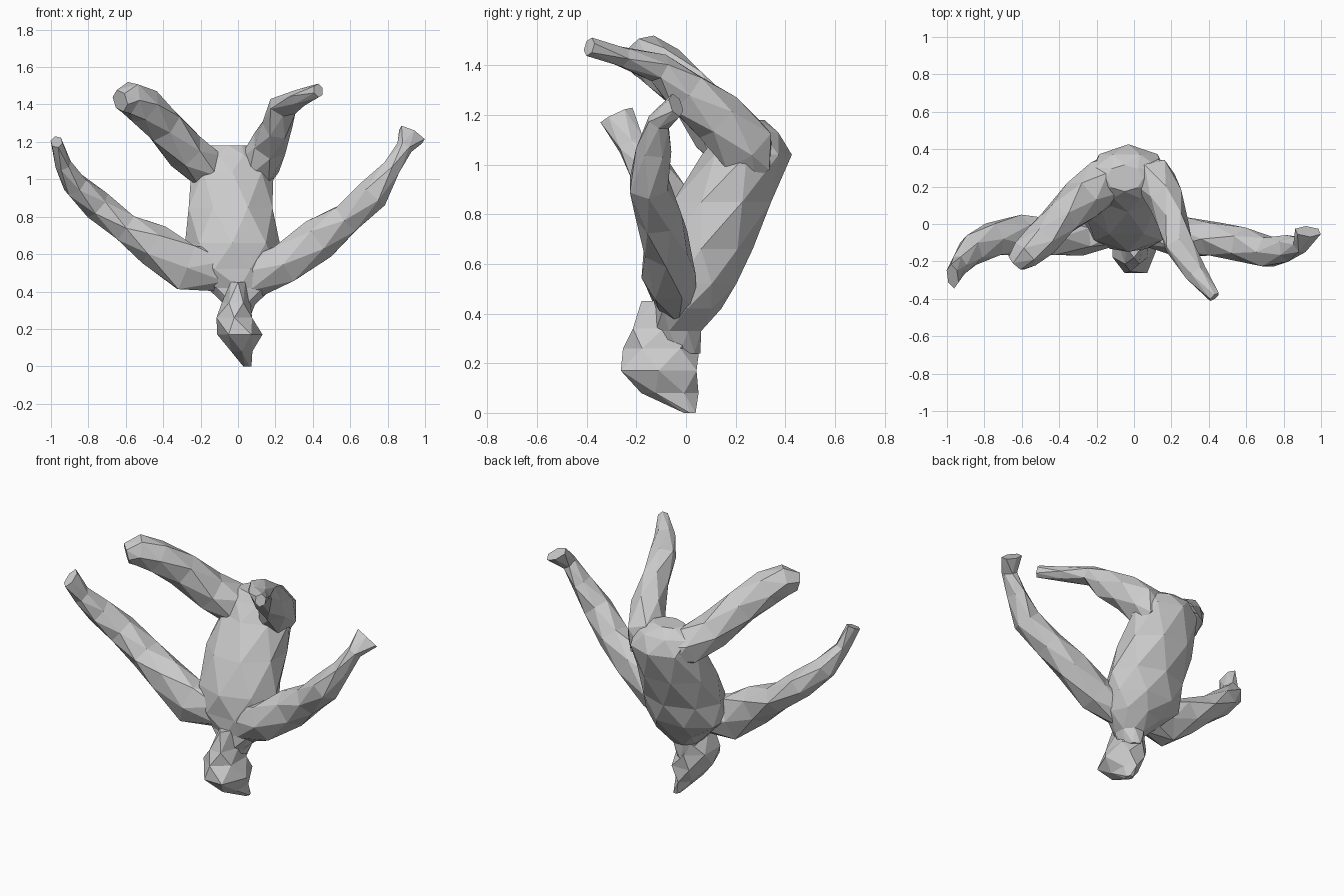
import bpy, bmesh
from math import sin, cos, pi
from mathutils import Vector


def loft(name, rings, sides):
    """Triangulated skin over rings of (centre, axis_u, axis_v), each ring turned half a step."""
    bm = bmesh.new()
    loops = []
    for i, (c, u, v) in enumerate(rings):
        turn = 0.5 * (i % 2)
        angles = [2 * pi * (j + turn) / sides for j in range(sides)]
        loops.append([bm.verts.new(c + u * cos(a) * 1.1 + v * sin(a) * 1.1) for a in angles])
    for i in range(len(loops) - 1):
        lo, hi = loops[i], loops[i + 1]
        for j in range(sides):
            k = (j + 1) % sides
            if i % 2 == 0:
                bm.faces.new((lo[j], lo[k], hi[j]))
                bm.faces.new((lo[k], hi[k], hi[j]))
            else:
                bm.faces.new((lo[j], lo[k], hi[k]))
                bm.faces.new((lo[j], hi[k], hi[j]))
    bm.faces.new(loops[0])
    bm.faces.new(loops[-1])
    bmesh.ops.recalc_face_normals(bm, faces=bm.faces)
    mesh = bpy.data.meshes.new(name)
    bm.to_mesh(mesh)
    bm.free()
    ob = bpy.data.objects.new(name, mesh)
    bpy.context.collection.objects.link(ob)
    return ob


def trunk(name, rows, sides):
    """Upright part from rows of (z, centre x, half width, front y, back y)."""
    return loft(name, [(Vector((cx, (f + b) / 2, z)), Vector((rx, 0, 0)), Vector((0, (b - f) / 2, 0)))
                       for z, cx, rx, f, b in rows], sides)


def limb(name, path, ref, sides=6):
    """Limb along a path of (x, y, z, half thickness, half depth towards ref)."""
    pts = [Vector(p[:3]) for p in path]
    rings = []
    for i, p in enumerate(path):
        t = (pts[min(i + 1, len(pts) - 1)] - pts[max(i - 1, 0)]).normalized()
        u = Vector(ref).cross(t).normalized()
        v = t.cross(u).normalized()
        rings.append((pts[i], u * p[3], v * p[4]))
    return loft(name, rings, sides)


# torso, from neck (low) to pelvis (high), curving backwards
body = trunk("body", [
    (0.24, 0.00, 0.05, -0.10, 0.05),
    (0.33, 0.01, 0.08, -0.12, 0.06),
    (0.42, 0.01, 0.16, -0.12, 0.13),
    (0.52, -0.03, 0.23, -0.13, 0.20),
    (0.66, -0.03, 0.23, -0.13, 0.25),
    (0.85, -0.04, 0.22, -0.05, 0.34),
    (1.04, -0.03, 0.20, 0.08, 0.41),
    (1.13, -0.04, 0.17, 0.14, 0.37),
    (1.18, -0.05, 0.09, 0.18, 0.31)], 8)

# head, upside down with the face towards the front
head = trunk("head", [
    (0.00, 0.05, 0.02, -0.01, 0.04),
    (0.08, 0.02, 0.06, -0.17, 0.04),
    (0.17, 0.01, 0.11, -0.27, 0.05),
    (0.26, -0.02, 0.10, -0.24, 0.04),
    (0.34, -0.01, 0.07, -0.22, 0.04),
    (0.45, 0.00, 0.04, -0.17, 0.02)], 6)

# arms, spread out and up
arm_a = limb("arm_a", [
    (0.05, -0.03, 0.46, 0.10, 0.08), (0.25, -0.07, 0.55, 0.11, 0.10),
    (0.43, -0.08, 0.68, 0.105, 0.09), (0.58, -0.11, 0.79, 0.085, 0.085),
    (0.72, -0.15, 0.92, 0.08, 0.08), (0.82, -0.13, 1.06, 0.05, 0.065),
    (0.89, -0.11, 1.17, 0.04, 0.045), (0.93, -0.04, 1.24, 0.075, 0.035)], (0, 1, 0))
arm_b = limb("arm_b", [
    (-0.08, -0.03, 0.51, 0.10, 0.08), (-0.28, -0.07, 0.53, 0.13, 0.09),
    (-0.45, -0.07, 0.65, 0.105, 0.10), (-0.60, -0.06, 0.74, 0.08, 0.10),
    (-0.75, -0.08, 0.86, 0.075, 0.09), (-0.87, -0.14, 0.97, 0.065, 0.08),
    (-0.935, -0.22, 1.08, 0.04, 0.055), (-0.97, -0.28, 1.20, 0.03, 0.065)], (0, 1, 0))

# legs, folded up and forwards
leg_a = limb("leg_a", [
    (0.07, 0.29, 0.99, 0.06, 0.09), (0.11, 0.24, 1.07, 0.12, 0.105),
    (0.17, 0.13, 1.19, 0.10, 0.09), (0.21, 0.00, 1.29, 0.09, 0.075),
    (0.24, -0.11, 1.39, 0.055, 0.075), (0.33, -0.26, 1.435, 0.04, 0.055),
    (0.43, -0.39, 1.475, 0.035, 0.03)], (1, 0, 0))
leg_b = limb("leg_b", [
    (-0.10, 0.28, 1.02, 0.08, 0.10), (-0.17, 0.22, 1.06, 0.11, 0.12),
    (-0.28, 0.13, 1.15, 0.10, 0.11), (-0.40, 0.02, 1.29, 0.10, 0.09),
    (-0.50, -0.09, 1.39, 0.095, 0.085), (-0.58, -0.16, 1.435, 0.085, 0.075),
    (-0.63, -0.21, 1.42, 0.055, 0.05)], (0, 1, 0))

# weld everything into one skin
for part in (head, arm_a, arm_b, leg_a, leg_b):
    mod = body.modifiers.new("join_" + part.name, 'BOOLEAN')
    mod.operation = 'UNION'
    mod.solver = 'EXACT'
    mod.object = part
bpy.context.view_layer.update()
skin = bpy.data.meshes.new_from_object(body.evaluated_get(bpy.context.evaluated_depsgraph_get()))
body.modifiers.clear()
body.data = skin
for part in (head, arm_a, arm_b, leg_a, leg_b):
    bpy.data.objects.remove(part)
